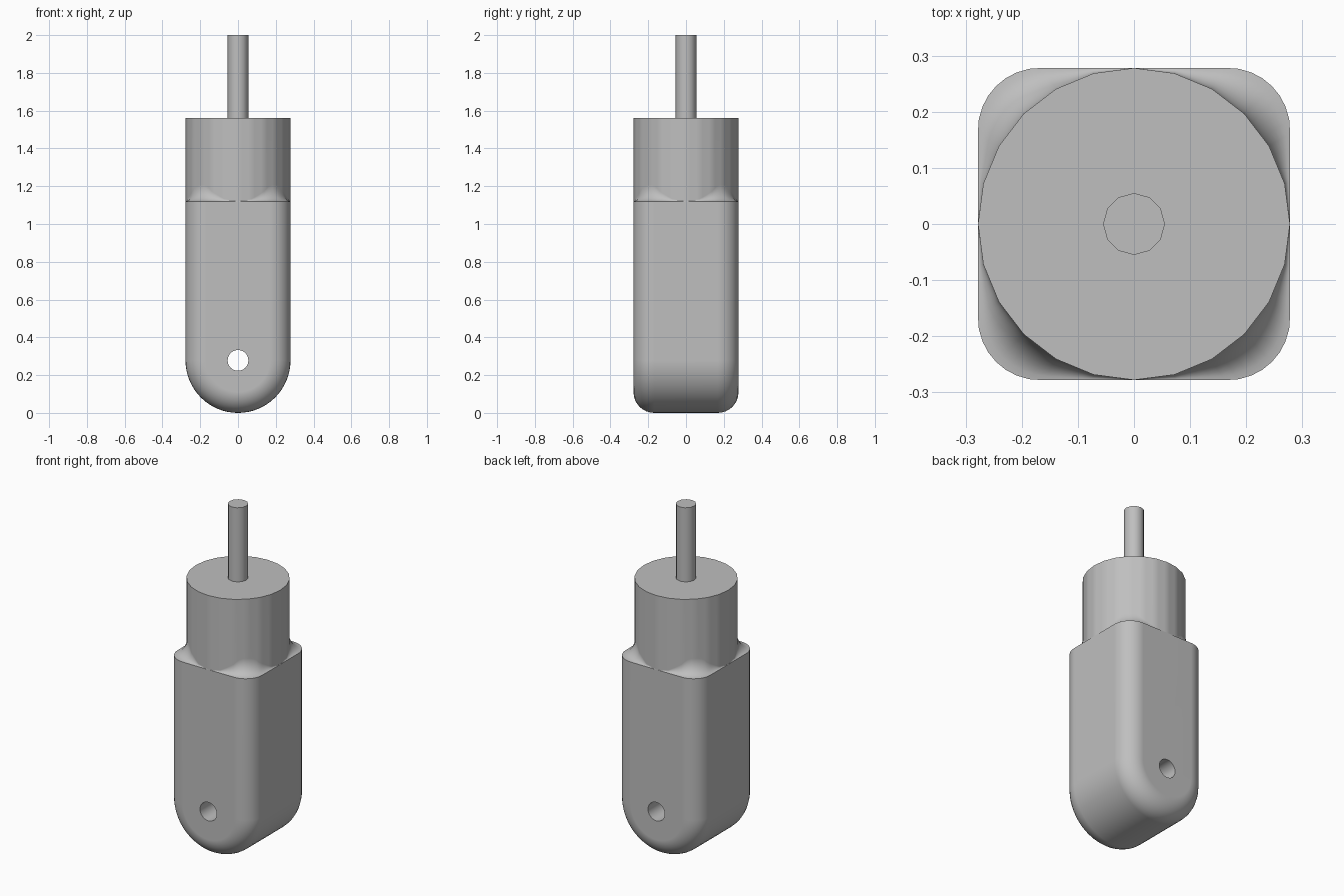
import bpy, bmesh
from math import sin, cos, pi, radians, sqrt

if "Cube" in bpy.data.objects:
    bpy.data.objects.remove(bpy.data.objects["Cube"])

HALF = 0.278        # half width of the block and radius of the neck
ROUND = 0.11        # edge rounding of the block
SHOULDER = 1.12     # top of the block
NECK_TOP = 1.56
TOP = 2.0
PIN = 0.055         # radius of pin and hole

grey = bpy.data.materials.new("plain_grey")
grey.use_nodes = True
colour = (0.52, 0.52, 0.52, 1)
grey.diffuse_color = colour
grey.node_tree.nodes["Principled BSDF"].inputs["Base Color"].default_value = colour


def make(name, bm):
    bmesh.ops.recalc_face_normals(bm, faces=bm.faces)
    mesh = bpy.data.meshes.new(name)
    bm.to_mesh(mesh)
    bm.free()
    ob = bpy.data.objects.new(name, mesh)
    bpy.context.collection.objects.link(ob)
    mesh.materials.append(grey)
    return ob


def smooth(ob):
    ob.data.shade_smooth()
    ob.data.set_sharp_from_angle(angle=radians(35))
    ob.modifiers.new("even_shading", "WEIGHTED_NORMAL").keep_sharp = True


def cylinder(name, radius, sides, depth, location, rotation=(0, 0, 0)):
    bpy.ops.mesh.primitive_cylinder_add(vertices=sides, radius=radius, depth=depth,
                                        location=location, rotation=rotation)
    ob = bpy.context.object
    ob.name = name
    ob.data.materials.append(grey)
    return ob


# Block: a U profile pushed from front to back, with rounded outline edges
bm = bmesh.new()
steps = 32
outline = [(HALF, SHOULDER)]
outline += [(HALF * cos(pi * i / steps), HALF - HALF * sin(pi * i / steps))
            for i in range(steps + 1)]
outline += [(-HALF, SHOULDER)]
front = bm.faces.new([bm.verts.new((x, -HALF, z)) for x, z in outline])
moved = bmesh.ops.extrude_face_region(bm, geom=[front], use_keep_orig=True)["geom"]
bmesh.ops.translate(bm, vec=(0, 2 * HALF, 0),
                    verts=[v for v in moved if isinstance(v, bmesh.types.BMVert)])
bmesh.ops.recalc_face_normals(bm, faces=bm.faces)
rim = [e for e in bm.edges
       if abs(e.verts[0].co.y - e.verts[1].co.y) < 0.001
       and min(v.co.z for v in e.verts) < SHOULDER - 0.01]
bmesh.ops.bevel(bm, geom=rim, offset=ROUND, offset_type='OFFSET', segments=8,
                profile=0.5, affect='EDGES', clamp_overlap=False)
block = make("block", bm)

# Cross hole through the rounded end
cutter = cylinder("hole_cutter", PIN, 24, 1, (0, 0, HALF), (pi / 2, 0, 0))
cutter.hide_render = True
cut = block.modifiers.new("hole", "BOOLEAN")
cut.operation = 'DIFFERENCE'
cut.solver = 'EXACT'
cut.object = cutter
bpy.context.view_layer.objects.active = block
bpy.ops.object.modifier_apply(modifier=cut.name)
bpy.data.objects.remove(cutter)
smooth(block)


# Neck: a 24-sided cylinder flaring out to the rounded square shoulder
def square_reach(a):
    c, s = sorted((abs(cos(a)), abs(sin(a))), reverse=True)
    q = HALF - ROUND
    if HALF * s / c <= q:
        return HALF / c
    return q * (c + s) + sqrt(max(0, (q * (c + s)) ** 2 - 2 * q * q + ROUND ** 2))


def neck_reach(a):
    return HALF * cos(pi / 24) / cos(a % (pi / 12) - pi / 24)


bm = bmesh.new()
count, levels = 96, 8
rings = []
for k in range(levels + 2):
    ring = []
    t = min(k, levels) / levels * pi / 2
    for i in range(count):
        a = 2 * pi * i / count
        inner = neck_reach(a)
        gap = square_reach(a) - inner
        r = inner + gap * (1 - sin(t))
        z = SHOULDER + 1.25 * gap * (1 - cos(t)) if k <= levels else NECK_TOP
        ring.append(bm.verts.new((r * cos(a), r * sin(a), z)))
    rings.append(ring)
for low, high in zip(rings, rings[1:]):
    for i in range(count):
        j = (i + 1) % count
        bm.faces.new((low[i], low[j], high[j], high[i]))
bm.faces.new(rings[-1])
bmesh.ops.dissolve_degenerate(bm, dist=0.0001, edges=bm.edges)
smooth(make("neck", bm))

# Pin standing on the neck
smooth(cylinder("pin", PIN, 12, TOP - NECK_TOP, (0, 0, (TOP + NECK_TOP) / 2)))
